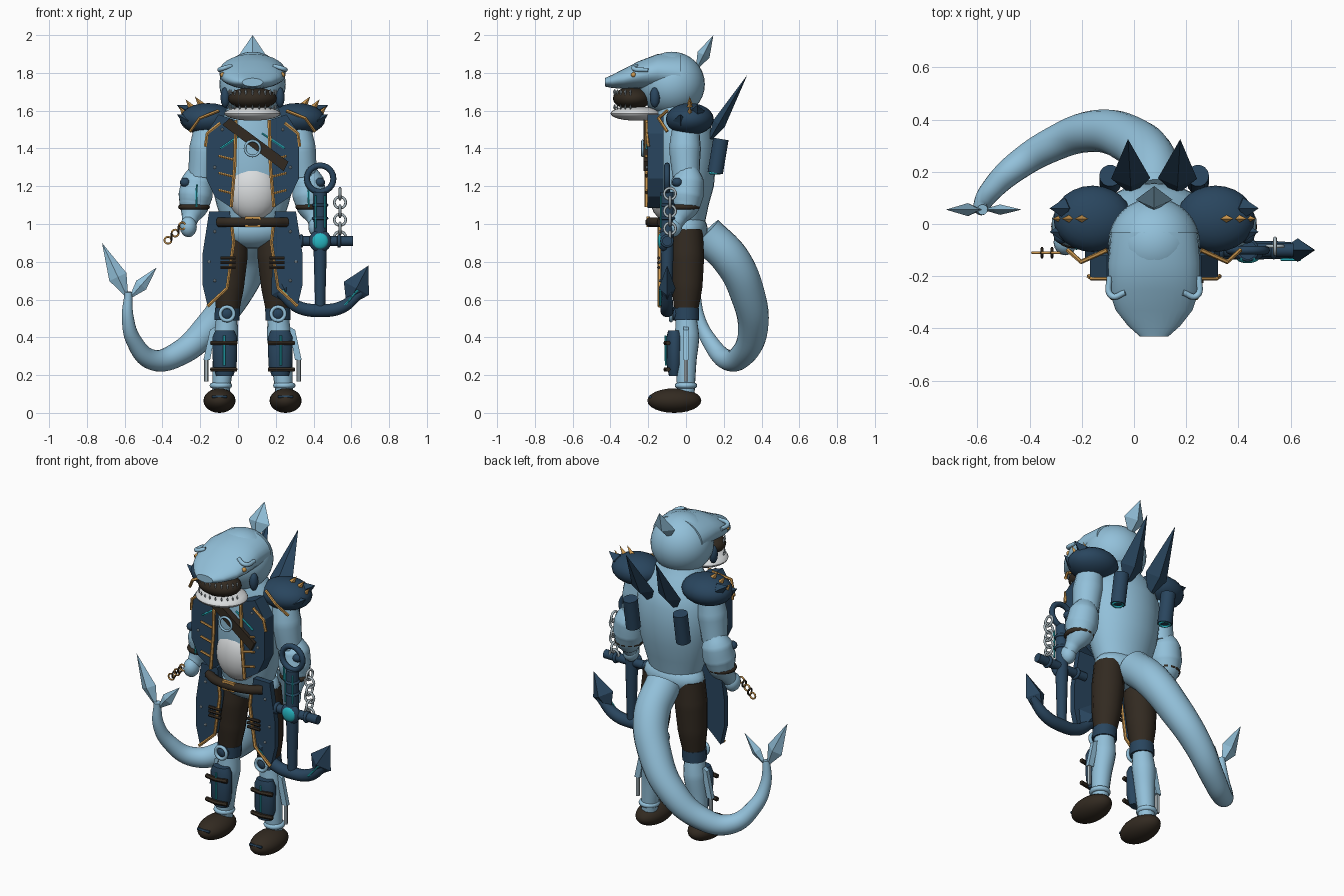
import bpy, bmesh, math
from mathutils import Vector, Matrix

if "Cube" in bpy.data.objects:
    bpy.data.objects.remove(bpy.data.objects["Cube"])

CX = 0.077  # centre line of the body


def material(name, *rgb):
    m = bpy.data.materials.new(name)
    m.use_nodes = True
    m.diffuse_color = (*rgb, 1)
    m.node_tree.nodes["Principled BSDF"].inputs["Base Color"].default_value = (*rgb, 1)
    return m


skin = material("pale_blue_skin", .29, .53, .70)
navy = material("navy_armour", .022, .06, .112)
brown = material("dark_brown_leather", .032, .023, .015)
gold = material("gold_trim", .62, .32, .08)
teal = material("teal_glow", .02, .47, .54)
white = material("white_belly", .70, .72, .73)
silver = material("silver_metal", .42, .50, .54)


def add(name, bm, mat, smooth=True):
    mesh = bpy.data.meshes.new(name)
    bmesh.ops.recalc_face_normals(bm, faces=bm.faces)
    bm.to_mesh(mesh)
    bm.free()
    return add_mesh(name, mesh, mat, smooth)


def add_mesh(name, mesh, mat, smooth=True):
    mesh.materials.clear()
    mesh.materials.append(mat)
    if smooth:
        mesh.shade_smooth()
        mesh.set_sharp_from_angle(angle=math.radians(40))
    ob = bpy.data.objects.new(name, mesh)
    bpy.context.collection.objects.link(ob)
    return ob


def ball(name, loc, size, mat, seg=24):
    bm = bmesh.new()
    bmesh.ops.create_uvsphere(bm, u_segments=seg, v_segments=seg // 2, radius=1,
                              matrix=Matrix.LocRotScale(Vector(loc), None, Vector(size)))
    return add(name, bm, mat)


def loft(name, rings, mat, axis="z", n=28, cx=CX):
    """Ellipse rings (along, across, half width, half depth) joined into a skin."""
    bm = bmesh.new()
    loops = []
    for along, across, a, b in rings:
        loop = []
        for i in range(n):
            t = math.tau * i / n
            u, v = cx + a * math.cos(t), across + b * math.sin(t)
            loop.append(bm.verts.new((u, v, along) if axis == "z" else (u, along, v)))
        loops.append(loop)
    for p, q in zip(loops, loops[1:]):
        for i in range(n):
            bm.faces.new((p[i], p[i - 1], q[i - 1], q[i]))
    bm.faces.new(loops[0])
    bm.faces.new(loops[-1])
    return add(name, bm, mat)


def tube(name, pts, mat, curved=True, res=5):
    """Round tube through (x, y, z, radius) points."""
    cu = bpy.data.curves.new(name, "CURVE")
    cu.dimensions = "3D"
    cu.bevel_depth, cu.bevel_resolution, cu.use_fill_caps = 1, res, True
    sp = cu.splines.new("BEZIER" if curved else "POLY")
    sp.resolution_u = 8
    points = sp.bezier_points if curved else sp.points
    points.add(len(pts) - 1)
    for p, (x, y, z, r) in zip(points, pts):
        p.co = (x, y, z) if curved else (x, y, z, 1)
        p.radius = r
        if curved:
            p.handle_left_type = p.handle_right_type = "AUTO"
    tmp = bpy.data.objects.new(name + "_path", cu)
    bpy.context.collection.objects.link(tmp)
    dg = bpy.context.evaluated_depsgraph_get()
    mesh = bpy.data.meshes.new_from_object(tmp.evaluated_get(dg))
    bpy.data.objects.remove(tmp)
    return add_mesh(name, mesh, mat)


def line(name, pts, r, mat):
    return tube(name, [(*p, r) for p in pts], mat, False, 1)


def plate(name, pts, y0, y1, mat, s=1):
    """Outline in (offset, z) extruded from y0 to y1, mirrored by s."""
    bm = bmesh.new()
    front, back = ([bm.verts.new((CX + s * x, y, z)) for x, z in pts] for y in (y0, y1))
    bm.faces.new(front)
    bm.faces.new(back)
    for i in range(len(pts)):
        bm.faces.new((front[i - 1], front[i], back[i], back[i - 1]))
    return add(name, bm, mat, False)


def spike(name, base, tip, w, d, mat, widest=.35, side=(0, 1, 0)):
    """Faceted kite-shaped blade; w lies across side, d along it."""
    base, tip, depth = Vector(base), Vector(tip), Vector(side)
    wide = (tip - base).cross(depth).normalized()
    mid = base.lerp(tip, widest)
    bm = bmesh.new()
    a, b = bm.verts.new(base), bm.verts.new(tip)
    ring = [bm.verts.new(mid + o) for o in (wide * w, depth * d, -wide * w, -depth * d)]
    for i in range(4):
        bm.faces.new((a, ring[i - 1], ring[i]))
        bm.faces.new((b, ring[i - 1], ring[i]))
    return add(name, bm, mat, False)


def ring(name, loc, big, small, mat, facing="y"):
    rot = {"x": (0, math.pi / 2, 0), "y": (math.pi / 2, 0, 0), "z": (0, 0, 0)}[facing]
    bpy.ops.mesh.primitive_torus_add(location=loc, rotation=rot, major_radius=big,
                                     minor_radius=small, major_segments=24, minor_segments=8)
    ob = bpy.context.object
    ob.name = name
    ob.data.materials.append(mat)
    ob.data.shade_smooth()


# Head, snout, mouth and crest
ball("skull", (CX, -.075, 1.74), (.176, .175, .172), skin, 32)
loft("snout", [(-.03, 1.79, .165, .115), (-.15, 1.805, .176, .095), (-.25, 1.788, .174, .074),
               (-.33, 1.768, .147, .053), (-.39, 1.755, .1, .035), (-.43, 1.75, .055, .022)], skin, "y")
ball("mouth", (CX, -.285, 1.665), (.13, .102, .06), brown)
ball("lower_jaw", (CX, -.265, 1.585), (.15, .135, .038), white)
for i in range(11):
    t = math.pi * (i + .5) / 11
    x, y = CX + .125 * math.cos(t), -.28 - .1 * math.sin(t)
    spike("upper_tooth", (x, y, 1.715), (x, y, 1.675), .007, .007, silver)
    spike("lower_tooth", (x, y, 1.605), (x, y, 1.635), .006, .006, silver)
spike("crest_fin", (CX, .05, 1.81), (CX, .145, 2), .07, .035, skin, .45, (0, .9, -.44))

# Torso, belly, pelvis
loft("torso", [(.98, -.01, .15, .105), (1.1, -.015, .19, .135), (1.2, -.01, .215, .158),
               (1.32, -.01, .23, .168), (1.43, -.01, .228, .165), (1.52, -.02, .2, .15),
               (1.59, -.04, .15, .12), (1.66, -.05, .1, .1)], skin)
ball("belly", (CX, -.1, 1.175), (.14, .1, .16), white)
ball("pelvis", (CX, 0, .97), (.19, .115, .1), skin)

# Belt, buckle and chest strap
tube("belt", [(CX - .18, -.13, 1.01, .026), (CX - .1, -.175, 1.01, .026),
              (CX + .1, -.175, 1.01, .026), (CX + .18, -.13, 1.01, .026)], brown)
plate("buckle", [(-.04, .985), (.04, .985), (.05, 1.01), (.04, 1.04), (-.04, 1.04)], -.208, -.19, gold)
plate("chest_strap", [(-.16, 1.525), (-.12, 1.56), (.19, 1.33), (.165, 1.28)], -.225, -.185, brown)
ring("strap_ring", (CX, -.23, 1.40), .04, .007, skin)

# Tail with two fluke blades
tube("tail", [(.08, .1, .95, .1), (.065, .24, .81, .1), (-.02, .325, .63, .092), (-.155, .355, .45, .08),
              (-.31, .305, .315, .066), (-.45, .22, .28, .055), (-.55, .125, .38, .042),
              (-.583, .07, .5, .032), (-.58, .055, .64, .02)], skin, res=8)
spike("tail_fluke_long", (-.58, .055, .6), (-.72, .055, .9), .05, .025, skin, .4)
spike("tail_fluke_short", (-.58, .055, .6), (-.43, .055, .77), .035, .02, skin, .45)

for s in (-1, 1):
    def at(dx, y, z, *r):
        return (CX + s * dx, y, z, *r)

    # Face details
    ball("cheek_guard", at(.145, -.165, 1.67), (.025, .027, .055), navy, 12)
    tube("brow", [at(.172, -.2, 1.815, .011), at(.163, -.275, 1.822, .012), at(.11, -.262, 1.838, .011)], skin)
    ball("eye", at(.158, -.278, 1.79), (.014, .014, .014), gold, 12)

    # Shoulder armour
    ball("pauldron", at(.235, .02, 1.555), (.15, .127, .085), navy)
    for z, y in ((1.55, -.03), (1.6, .06)):
        spike("pauldron_spike", at(.31, y, z - .02), at(.40, y, z + .03), .035, .04, navy)
    for x, z in ((.25, 1.6), (.3, 1.585), (.335, 1.55)):
        spike("gold_spike", at(x, .02, z), at(x + .055, .02, z + .075), .02, .018, gold)
    line("pauldron_trim", [at(.18, -.1, 1.6), at(.28, -.145, 1.56), at(.33, -.1, 1.49)], .009, gold)

    # Arms and hands
    tube("upper_arm", [at(.235, .0, 1.53, .07), at(.25, -.005, 1.4, .085), at(.27, .0, 1.25, .072)], skin)
    tube("forearm", [at(.28, .01, 1.29, .055), at(.292, .01, 1.23, .086), at(.302, .0, 1.15, .092),
                     at(.312, -.01, 1.09, .078), at(.33, -.04, 1.03, .045), at(.338, -.06, .99, .036)], skin)
    ring("arm_cuff", at(.31, -.01, 1.09), .07, .014, brown, "z")
    ball("hand", at(.34, -.07, .985), (.045, .05, .055), skin, 16)
    ball("elbow_plate", at(.355, -.045, 1.22), (.03, .03, .025), navy, 12)
    line("arm_stripe", [at(.295, -.093, 1.21), at(.298, -.093, 1.09)], .006, teal)

    # Vest fronts
    plate("vest_front", [(.09, 1.55), (.18, 1.58), (.245, 1.48), (.245, 1.24), (.2, 1.145), (.11, 1.085)],
          -.205, -.12, navy, s)
    line("vest_trim", [at(.088, -.21, 1.55), at(.095, -.21, 1.3), at(.113, -.21, 1.09)], .01, gold)
    line("collar_trim", [at(.17, -.208, 1.535), at(.24, -.208, 1.48), at(.25, -.2, 1.41)], .009, gold)
    for z in (1.16, 1.25, 1.34):
        line("vest_clasp", [at(.1, -.21, z), at(.18, -.21, z + .02)], .007, gold)
    line("chest_stripe", [at(.05, -.2, 1.48), at(.17, -.21, 1.40)], .006, teal)

    # Coat tails
    plate("coat_tail", [(.12, 1.065), (.23, 1.065), (.265, .84), (.265, .68), (.238, .565),
                        (.135, .66), (.1, .9)], -.135, -.1, navy, s)
    line("coat_trim", [at(.11, -.14, .99), at(.1, -.14, .9), at(.135, -.14, .66), at(.238, -.14, .565)], .01, gold)
    for z in (.77, .795, .82):
        line("thigh_strap", [at(.09, -.145, z), at(.17, -.145, z)], .009, brown)
    for x, z in ((.2, .96), (.23, .8), (.2, .7), (.2, 1.3), (.16, 1.5)):
        ball("rivet", at(x, -.137 if z < 1 else -.207, z), (.008, .008, .008), silver, 8)

    # Legs
    tube("thigh", [at(.108, .005, .97, .083), at(.115, .005, .83, .091), at(.125, .005, .67, .082),
                   at(.133, 0, .52, .06)], brown)
    tube("knee_band", [at(.133, 0, .555, .068), at(.135, 0, .49, .068)], navy, False)
    ball("knee_cap", at(.135, -.055, .525), (.038, .03, .038), navy, 16)
    ring("knee_ring", at(.135, -.08, .525), .036, .01, skin)
    tube("shin", [at(.135, 0, .52, .055), at(.142, .005, .4, .066), at(.155, 0, .27, .056),
                  at(.168, 0, .1, .046)], skin)
    ring("ankle", at(.168, 0, .145), .045, .015, skin, "z")
    loft("shin_guard", [(.195, -.06, .045, .03), (.25, -.06, .063, .042), (.4, -.06, .066, .044),
                        (.435, -.06, .05, .035)], navy, n=16, cx=CX + s * .147)
    for z in (.23, .37):
        line("shin_strap", [at(.083, -.095, z), at(.15, -.108, z), at(.222, -.095, z)], .013, brown)
    line("shin_stripe", [at(.15, -.107, .25), at(.15, -.109, .41)], .006, teal)
    plate("calf_fin", [(.19, .46), (.225, .44), (.26, .28), (.225, .28)], -.012, .014, skin, s)
    line("calf_rod", [at(.245, 0, .28), at(.245, 0, .165)], .011, silver)
    ball("foot", at(.175, -.062, .065), (.085, .143, .065), brown)
    line("toe_bar", [at(.135, -.19, .085), at(.215, -.19, .085)], .008, navy)

    # Back blades and canisters
    spike("back_blade", at(.085, .11, 1.42), at(.1, .325, 1.79), .075, .035, navy, .3, (0, .87, -.5))
    tube("canister", [at(.168, .155, 1.27, .042), at(.168, .185, 1.45, .042)], navy, False)
    ring("canister_glow", at(.168, .155, 1.27), .028, .007, teal, "z")

# Anchor held in the left hand
AX, AY = .435, -.1
ring("anchor_ring", (AX, AY, 1.24), .07, .016, navy)
tube("anchor_shaft", [(AX, AY, 1.17, .036), (AX, AY, .9, .036), (AX, AY, .54, .026)], navy, False)
tube("anchor_bar", [(.27, AY, .91, .026), (.61, AY, .91, .026)], navy, False)
ball("anchor_boss", (AX, AY - .015, .91), (.06, .03, .06), navy)
ball("anchor_gem", (AX, AY - .032, .91), (.043, .018, .043), teal)
tube("anchor_arc", [(.22, AY, .64, .026), (.32, AY, .56, .034), (AX, AY, .542, .036),
                    (.55, AY, .56, .034), (.65, AY, .64, .026)], navy)
for s in (-1, 1):
    spike("anchor_fluke", (AX + s * .14, AY, .56), (AX + s * .255, AY, .78), .075, .045, navy, .45)
    line("arc_stripe", [(AX + s * .2, AY - .036, .65), (AX + s * .13, AY - .036, .57)], .006, teal)
    ring("bar_collar", (AX + s * .1, AY, .91), .026, .01, navy, "x")
    line("shaft_stripe", [(AX + s * .025, AY - .034, 1.15), (AX + s * .025, AY - .034, .98)], .005, teal)
for z in (1.03, 1.1):
    ring("shaft_collar", (AX, AY, z), .036, .008, navy, "z")

# Hanging chain beside the anchor and short chain at the right hand
for i in range(6):
    ring("chain_link", (.54, -.085, 1.16 - .046 * i), .03, .007, silver, "xy"[i % 2])
for i in range(5):
    ring("wrist_chain_link", (-.295 - .019 * i, -.11, .99 - .019 * i), .018, .005,
         (gold, brown)[i % 2], "yx"[i % 2])
